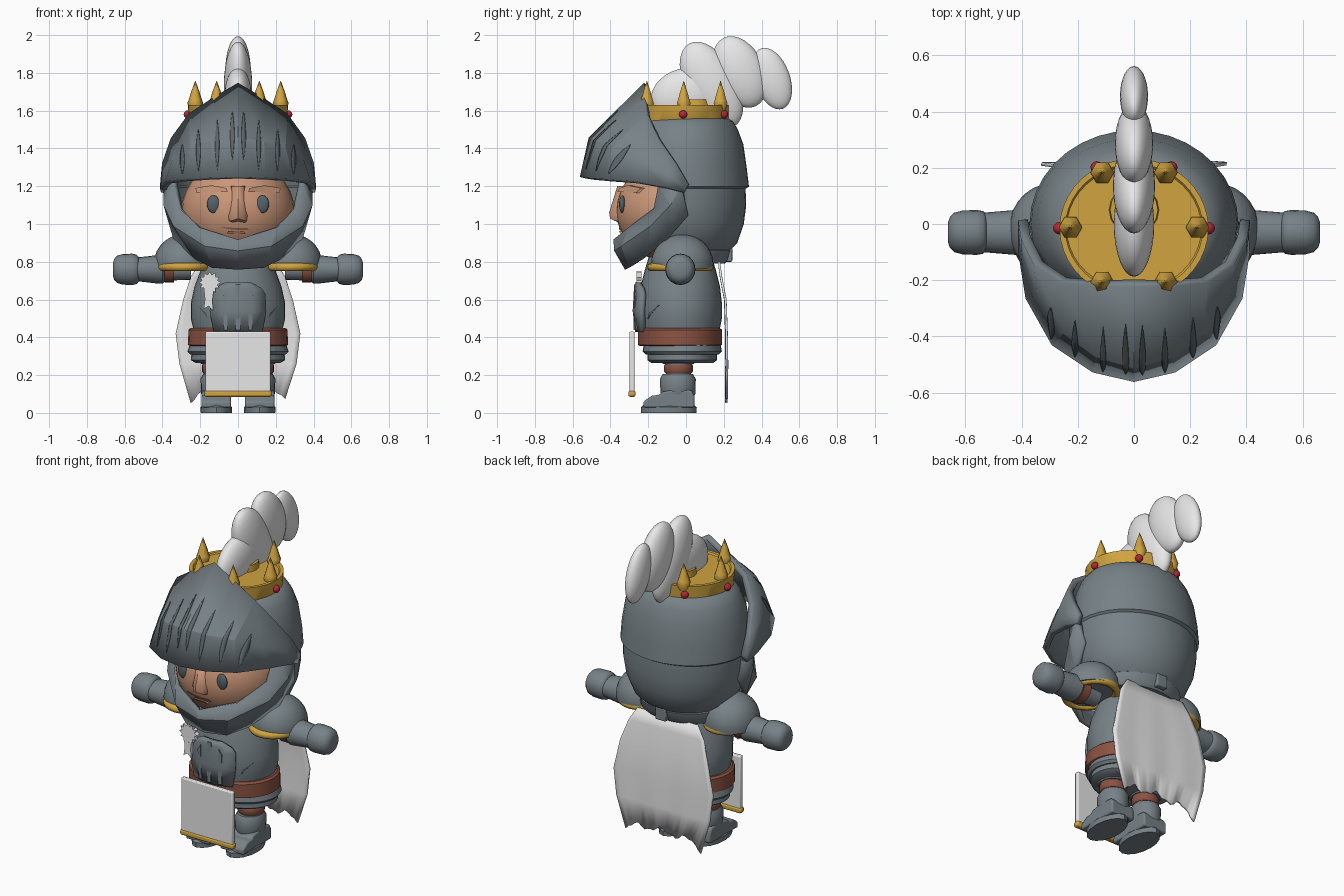
import bpy, bmesh, math
from mathutils import Matrix, Vector
from mathutils.bvhtree import BVHTree

if "Cube" in bpy.data.objects:
    bpy.data.objects.remove(bpy.data.objects["Cube"])


def material(name, rgb):
    m = bpy.data.materials.new(name)
    m.diffuse_color = (*rgb, 1)
    m.use_nodes = True
    m.node_tree.nodes["Principled BSDF"].inputs["Base Color"].default_value = m.diffuse_color
    return m


STEEL = material("steel grey", (.185, .222, .243))
DARK = material("groove grey", (.11, .135, .15))
GOLD = material("gold", (.63, .37, .05))
SKIN = material("skin", (.60, .31, .19))
BROWN = material("red brown leather", (.26, .085, .055))
WHITE = material("white cloth", (.8, .8, .8))
RED = material("ruby", (.45, .02, .04))
EYE = material("eye slate", (.09, .12, .145))
LIP = material("lip brown", (.28, .11, .07))


def finish(name, bm, mat, angle=35, thick=0, bevel=0):
    bmesh.ops.recalc_face_normals(bm, faces=bm.faces[:])
    me = bpy.data.meshes.new(name)
    bm.to_mesh(me)
    bm.free()
    me.materials.append(mat)
    me.polygons.foreach_set("use_smooth", [True] * len(me.polygons))
    me.set_sharp_from_angle(angle=math.radians(angle))
    ob = bpy.data.objects.new(name, me)
    bpy.context.collection.objects.link(ob)
    if thick:
        mod = ob.modifiers.new("thickness", 'SOLIDIFY')
        mod.thickness, mod.offset = thick, 0
    if bevel:
        mod = ob.modifiers.new("bevel", 'BEVEL')
        mod.width, mod.segments = bevel, 2
    return ob


def loft(name, rings, mat, at=(0, 0, 0), n=32, rot=None, cut=None, angle=35, thick=0, bevel=0):
    """Elliptical rings (z, rx, ry) joined and capped; cut removes faces by centre."""
    bm = bmesh.new()
    loops = [[bm.verts.new((rx * math.cos(2 * math.pi * i / n), ry * math.sin(2 * math.pi * i / n), z))
              for i in range(n)] for z, rx, ry in rings]
    for a, b in zip(loops, loops[1:]):
        for i in range(n):
            bm.faces.new((a[i], a[(i + 1) % n], b[(i + 1) % n], b[i]))
    bm.faces.new(loops[0])
    bm.faces.new(loops[-1])
    bm.transform(Matrix.Translation(at) @ (rot or Matrix()))
    if cut:
        gone = [f for f in bm.faces if cut(f.calc_center_median())]
        bmesh.ops.delete(bm, geom=gone, context='FACES')
    return finish(name, bm, mat, angle, thick, bevel)


def ball(name, at, radii, mat, tilt=0, n=24, above=None):
    bm = bmesh.new()
    bmesh.ops.create_uvsphere(bm, u_segments=n, v_segments=n // 2, radius=1)
    bm.transform(Matrix.Translation(at) @ Matrix.Rotation(math.radians(tilt), 4, 'X') @ Matrix.Diagonal((*radii, 1)))
    if above is not None:
        cut = bmesh.ops.bisect_plane(bm, geom=bm.verts[:] + bm.edges[:] + bm.faces[:],
                                     plane_co=(0, 0, above), plane_no=(0, 0, 1), clear_inner=True)
        bmesh.ops.holes_fill(bm, edges=[e for e in cut['geom_cut'] if isinstance(e, bmesh.types.BMEdge)])
    return finish(name, bm, mat, 40)


def patch(name, rows, mat, thick, mirror=True, angle=20):
    """Sheet through rows of points, each row running from the centre line outward."""
    bm = bmesh.new()
    if mirror:
        rows = [[(-x, y, z) for x, y, z in r[:0:-1]] + list(r) for r in rows]
    g = [[bm.verts.new(p) for p in r] for r in rows]
    for a, b in zip(g, g[1:]):
        for i in range(len(a) - 1):
            bm.faces.new((a[i], a[i + 1], b[i + 1], b[i]))
    return finish(name, bm, mat, angle, thick)


def prism(name, front, back, mat, angle=30, bevel=0):
    bm = bmesh.new()
    a, b = [bm.verts.new(p) for p in front], [bm.verts.new(p) for p in back]
    bm.faces.new(a)
    bm.faces.new(b[::-1])
    for i in range(len(a)):
        j = (i + 1) % len(a)
        bm.faces.new((a[i], b[i], b[j], a[j]))
    return finish(name, bm, mat, angle, bevel=bevel)


def front_of(ob):
    """Function giving the frontmost y of an object at (x, z)."""
    tree = BVHTree.FromObject(ob, bpy.context.evaluated_depsgraph_get())

    def y_at(x, z):
        hit = tree.ray_cast(Vector((x, -3, z)), Vector((0, 1, 0)))[0]
        return hit.y if hit else -.2
    return y_at


def plate(name, y_at, pts, mat, depth=.006):
    prism(name, [(x, y_at(x, z) - depth, z) for x, z in pts], [(x, y_at(x, z) + .01, z) for x, z in pts], mat)


def box(name, x, y, z, mat, bevel=.006):
    base = [(x[0], z[0]), (x[1], z[0]), (x[1], z[1]), (x[0], z[1])]
    prism(name, [(a, y[0], c) for a, c in base], [(a, y[1], c) for a, c in base], mat, bevel=bevel)


# helmet skull with open face
loft("helmet_skull", [(.84, .22, .2), (.9, .29, .265), (1.0, .335, .3), (1.1, .352, .313), (1.19, .356, .31),
                      (1.2, .366, .328), (1.3, .36, .315), (1.42, .34, .298), (1.5, .31, .268),
                      (1.54, .28, .245), (1.56, .24, .21)], STEEL, n=36, thick=.012,
     cut=lambda c: c.y < -.13 and .87 < c.z < 1.28)
# jaw guard
patch("jaw_guard", [
    [(0, -.37, .915), (.2, -.29, .98), (.30, -.16, 1.08), (.33, -.14, 1.2), (.34, -.08, 1.28)],
    [(0, -.365, .86), (.17, -.33, .885), (.33, -.18, .99), (.38, -.08, 1.1), (.38, -.02, 1.2)],
    [(0, -.31, .765), (.13, -.29, .775), (.22, -.22, .82), (.33, -.09, .93), (.355, .01, 1.05)]], STEEL, .03)
# visor with pivot lobes
visor = patch("visor", [
    [(0, -.21, 1.735), (.13, -.21, 1.655), (.25, -.2, 1.575), (.34, -.14, 1.45), (.385, -.05, 1.32), (.395, .015, 1.21)],
    [(0, -.5, 1.45), (.13, -.46, 1.43), (.24, -.38, 1.4), (.33, -.25, 1.34), (.385, -.1, 1.26), (.395, .0, 1.185)],
    [(0, -.545, 1.245), (.14, -.513, 1.24), (.28, -.42, 1.232), (.37, -.26, 1.22), (.395, -.1, 1.19), (.39, -.01, 1.165)]],
    STEEL, .035)
vy = front_of(visor)
for s in (-1, 1):
    for x, lo, hi in ((.03, 1.34, 1.6), (.11, 1.29, 1.55), (.21, 1.28, 1.5), (.295, 1.265, 1.42)):
        rows = []
        for k in range(13):
            z, w = lo + (hi - lo) * k / 12, .011 * math.sin(math.pi * (k + .15) / 12.3)
            rows.append([(s * x + d, vy(s * x + d, z) - .003, z) for d in (-w, 0, w)])
        patch("visor_slit", rows, DARK, .004, mirror=False)

# face
face = ball("face", (0, -.08, 1.07), (.30, .29, .27), SKIN, n=32)
fy = front_of(face)
for s in (-1, 1):
    ball("eye", (s * .13, fy(s * .13, 1.105) - .002, 1.105), (.034, .016, .047), EYE)
    plate("eyebrow", fy, [(s * .055, 1.17), (s * .22, 1.165), (s * .225, 1.19), (s * .14, 1.205), (s * .06, 1.19)], SKIN, .02)
plate("mouth", fy, [(-.1, .985), (-.03, .97), (.06, .968), (.05, .978), (-.03, .98)], LIP)
plate("lower_lip", fy, [(-.06, .95), (.04, .948), (.03, .962), (-.05, .964)], SKIN, .012)
patch("nose", [[(0, -.362, 1.2), (.02, -.35, 1.2), (.035, -.33, 1.2)],
               [(0, -.405, 1.06), (.03, -.385, 1.05), (.065, -.34, 1.04)],
               [(0, -.4, 1.03), (.03, -.38, 1.02), (.06, -.34, 1.015)],
               [(0, -.35, 1.01), (.03, -.345, 1.005), (.05, -.33, 1.0)]], SKIN, .004, angle=40)

# crown: band, spikes, gems
loft("crown", [(1.53, .25, .225), (1.545, .26, .242), (1.63, .265, .248), (1.63, .245, .228), (1.622, .24, .22)],
     GOLD, at=(0, -.015, 0), n=40)
loft("plume_socket", [(1.61, .09, .09), (1.66, .085, .085)], GOLD, at=(0, .05, 0), n=16)
for k in range(6):
    a = k * math.pi / 3
    cx, cy = math.cos(a), math.sin(a)
    loft("crown_spike", [(1.6, .03, .03), (1.64, .042, .042), (1.655, .036, .036), (1.7, .022, .022), (1.758, .001, .001)],
         GOLD, at=(.226 * cx, -.012 + .225 * cy, 0), n=6, angle=65)
    ball("crown_gem", (.266 * cx, -.015 + .25 * cy, 1.58), (.022,) * 3, RED, n=12)

# plume lobes (y, z, half width, short, long, tilt)
for y, z, w, short, tall, tilt in ((.0, 1.675, .072, .19, .15, 15), (.135, 1.735, .075, .137, .25, 28),
                                   (.285, 1.805, .068, .13, .2, 25), (.455, 1.77, .05, .095, .17, 20)):
    ball("plume_lobe", (0, y, z), (w, short, tall), WHITE, tilt, n=32)

# torso, belt, skirt, collar
torso = loft("torso", [(.42, .23, .205), (.5, .25, .22), (.58, .25, .22), (.67, .23, .21), (.75, .2, .19), (.85, .16, .16)],
             STEEL, at=(0, -.03, 0))
loft("belt", [(.355, .255, .212), (.36, .265, .222), (.44, .262, .222), (.45, .25, .21)], BROWN, at=(0, -.032, 0))
loft("skirt_upper", [(.31, .255, .195), (.325, .268, .21), (.38, .25, .2)], STEEL, at=(0, -.02, 0))
loft("skirt_lower", [(.265, .225, .165), (.28, .25, .185), (.33, .245, .185)], STEEL, at=(0, -.02, 0))
loft("collar", [(.79, .25, .2), (.805, .26, .215), (.86, .265, .232), (.88, .24, .2)], STEEL, at=(0, .005, 0),
     cut=lambda c: c.y < -.1)
box("collar_clasp", (-.035, .035), (.18, .245), (.8, .875), STEEL)
ty = front_of(torso)
patch("breast_plate", [[(x, ty(x, z) - .02, z) for x in (0, w / 2, w)]
                       for z, w in ((.43, .125), (.54, .145), (.63, .14), (.66, .12), (.69, .06))], STEEL, .025)
for s in (-1, 1):
    plate("breast_rib", ty, [(s * x, z) for x, z in ((.055, .44), (.075, .44), (.08, .62), (.06, .65))], STEEL, .039)
    plate("torso_nick", ty, [(s * .16, .5), (s * .215, .57), (s * .17, .53)], DARK)
plate("breast_ridge", ty, [(-.012, .44), (.012, .44), (.012, .68), (-.012, .68)], STEEL, .04)

# medal with ribbon
star = [(-.15 + r * math.cos(k * math.pi / 12), .69 + r * math.sin(k * math.pi / 12))
        for k in range(24) for r in ((.06, .042)[k % 2],)]
prism("medal", [(x, -.262, z) for x, z in star], [(x, -.235, z) for x, z in star], WHITE)
tail = [(-.18, .65), (-.128, .65), (-.135, .6), (-.132, .54), (-.155, .565), (-.182, .55), (-.175, .6)]
prism("medal_ribbon", [(x, -.26, z) for x, z in tail], [(x, -.235, z) for x, z in tail], WHITE)

# front apron and its rod
box("apron", (-.172, .172), (-.3, -.272), (.1, .43), WHITE)
box("apron_rod", (-.178, .178), (-.305, -.267), (.085, .118), GOLD, .01)

# cape with ragged hem
cape, N = [], 24
for k, (z, w, y) in enumerate(((.8, .2, .175), (.72, .25, .185), (.6, .29, .208), (.42, .33, .214),
                               (.26, .31, .216), (.12, .25, .214))):
    row = []
    for i in range(N + 1):
        u = i / N * 2 - 1
        hem = (.016 * math.sin(9 * u + 1) + .009 * math.sin(21 * u) - .045 * u ** 4) if k == 5 else 0
        row.append((w * u, y + .0025 * k / 5 * math.sin(9 * u), z + hem))
    cape.append(row)
patch("cape", cape, WHITE, .012, mirror=False, angle=60)

# arms and legs, both sides
for s in (-1, 1):
    out = Matrix.Rotation(s * math.pi / 2, 4, 'Y')
    arm = dict(at=(0, -.03, .76), n=20, rot=out)
    ball("pauldron", (s * .29, -.02, .79), (.155, .165, .155), STEEL, n=28, above=.765)
    bm = bmesh.new()
    ring = [[bm.verts.new((s * .285 + (.13 + .022 * math.cos(b)) * math.cos(a), -.03 + (.155 + .022 * math.cos(b)) * math.sin(a),
                           .772 + .022 * math.sin(b))) for b in (j * math.pi / 4 for j in range(8))]
            for a in (i * math.pi / 14 for i in range(28))]
    for i in range(28):
        for j in range(8):
            p, q = ring[i], ring[(i + 1) % 28]
            bm.faces.new((p[j], q[j], q[(j + 1) % 8], p[(j + 1) % 8]))
    finish("pauldron_trim", bm, GOLD, 60)
    loft("arm_strap", [(.34, .07, .075), (.39, .07, .075)], BROWN, **arm)
    loft("forearm", [(.25, .055, .055), (.38, .06, .06), (.4, .076, .08), (.42, .076, .08), (.54, .062, .07)], STEEL, **arm)
    loft("gauntlet", [(.525, .065, .065), (.537, .078, .076), (.56, .083, .08), (.61, .081, .078), (.64, .072, .07),
                      (.655, .056, .055), (.662, .035, .035)], STEEL, angle=50, **arm)
    c = s * .115
    loft("thigh", [(.19, .065, .065), (.3, .08, .075)], STEEL, at=(c, -.04, 0), n=20)
    loft("knee_strap", [(.21, .07, .07), (.22, .076, .076), (.25, .076, .076), (.26, .07, .07)], BROWN, at=(c, -.04, 0), n=20)
    loft("knee_plate", [(.258, .08, .08), (.27, .09, .09), (.3, .088, .088)], STEEL, at=(c, -.04, 0), n=20)
    loft("greave", [(.08, .07, .08), (.1, .08, .092), (.18, .083, .095), (.205, .07, .08)], STEEL, at=(c, -.043, 0), n=20)
    boot = [(-.225, .028), (-.225, .06), (-.18, .092), (-.14, .095), (-.13, .11), (-.08, .12), (.03, .12), (.045, .09), (.045, .028)]
    prism("boot", [(c - .078, y, z) for y, z in boot], [(c + .078, y, z) for y, z in boot], STEEL, bevel=.025)
    # rounded sole outline
    loft("sole", [(0, .082, .146), (.03, .084, .148), (.045, .07, .13)], STEEL, at=(c, -.091, 0), n=16)
